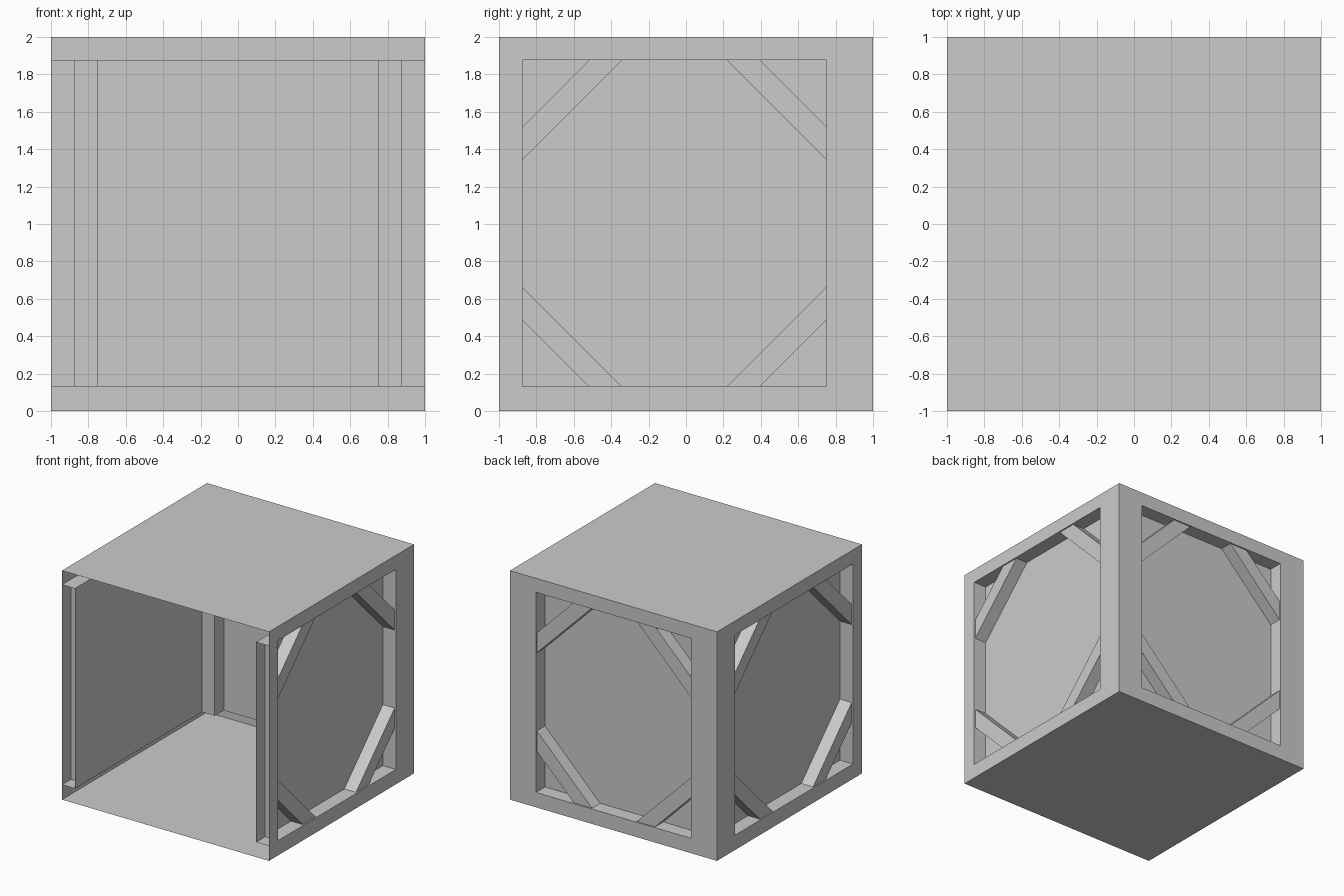
import bpy

if "Cube" in bpy.data.objects:
    bpy.data.objects.remove(bpy.data.objects["Cube"])

# Open-fronted hollow box: thin outer skin, recessed panels, framed openings with corner braces
LO, HI = 0.13, 1.877       # bottom and top of the openings
IN, POST = 0.875, 0.75     # recessed panel plane, inner edge of rear corner posts
OUT = 0.988                # outer plane of the braces


def make(name, verts, faces):
    me = bpy.data.meshes.new(name)
    me.from_pydata(verts, [], faces)
    me.update()
    ob = bpy.data.objects.new(name, me)
    bpy.context.collection.objects.link(ob)
    return ob


def sheets(name, rects):
    """Flat rectangles, each given by two opposite corners; flip reverses the normal."""
    verts, faces = [], []
    for a, b, flip in rects:
        k = next(i for i in range(3) if a[i] == b[i])
        u, v = (k + 1) % 3, (k + 2) % 3
        lo = [min(p) for p in zip(a, b)]
        hi = [max(p) for p in zip(a, b)]
        n = len(verts)
        for pu, pv in ((lo[u], lo[v]), (hi[u], lo[v]), (hi[u], hi[v]), (lo[u], hi[v])):
            p = [0, 0, 0]
            p[k], p[u], p[v] = a[k], pu, pv
            verts.append(p)
        f = [n, n + 1, n + 2, n + 3]
        faces.append(f[::-1] if flip else f)
    return make(name, verts, faces)


def brace(name, place, u, v, su, sv):
    """Diagonal bar across the opening corner (u, v), running inward along su and sv."""
    near, far = 0.357, 0.533
    prof = [(near, 0), (far, 0), (0, far), (0, near)]
    verts = [place(u + su * a, v + sv * b, d) for d in (IN, OUT) for a, b in prof]
    faces = [(3, 2, 1, 0), (4, 5, 6, 7)]
    faces += [(i, (i + 1) % 4, (i + 1) % 4 + 4, i + 4) for i in range(4)]
    ob = make(name, verts, faces)
    # make normals consistent for mirrored corners
    import bmesh
    bm = bmesh.new()
    bm.from_mesh(ob.data)
    bmesh.ops.recalc_face_normals(bm, faces=bm.faces)
    bm.to_mesh(ob.data)
    bm.free()


def braces(name, place, u0, u1):
    for u, su in ((u0, 1), (u1, -1)):
        for v, sv in ((LO, 1), (HI, -1)):
            brace(name, place, u, v, su, sv)


# Roof and floor skins
sheets("roof", [((-1, -1, 2), (1, 1, 2), False)])
sheets("floor", [((-1, -1, 0), (1, 1, 0), True)])

# Side walls
for s, side in ((-1, "left"), (1, "right")):
    neg = s < 0
    sheets(side + "_frame", [
        ((s, -1, 0), (s, 1, LO), neg),
        ((s, -1, HI), (s, 1, 2), neg),
        ((s, -1, LO), (s, -IN, HI), neg),
        ((s, POST, LO), (s, 1, HI), neg)])
    sheets(side + "_panel", [((s * IN, -1, LO), (s * IN, POST, HI), neg)])
    # sill and head ledges of the opening, covering the post ends as well
    for z, nm, flip in ((LO, "sill", False), (HI, "head", True)):
        sheets(f"{side}_{nm}", [
            ((s * IN, -1, z), (s, POST, z), flip),
            ((s * POST, POST, z), (s, 1, z), flip)])
    # rear corner post and front post faces
    sheets(side + "_rear_post", [
        ((s * POST, POST, LO), (s, POST, HI), True),
        ((s * POST, POST, LO), (s * POST, 1, HI), s > 0)])
    sheets(side + "_front_post", [((s * IN, -IN, LO), (s, -IN, HI), False)])
    braces(side + "_brace", lambda u, v, d, s=s: (s * d, u, v), -IN, POST)

# Back wall
sheets("back_frame", [
    ((-1, 1, 0), (1, 1, LO), False),
    ((-1, 1, HI), (1, 1, 2), False),
    ((-1, 1, LO), (-POST, 1, HI), False),
    ((POST, 1, LO), (1, 1, HI), False)])
sheets("back_panel", [((-POST, IN, LO), (POST, IN, HI), False)])
sheets("back_ledges", [
    ((-POST, IN, LO), (POST, 1, LO), False),
    ((-POST, IN, HI), (POST, 1, HI), True)])
braces("back_brace", lambda u, v, d: (u, d, v), -POST, POST)
